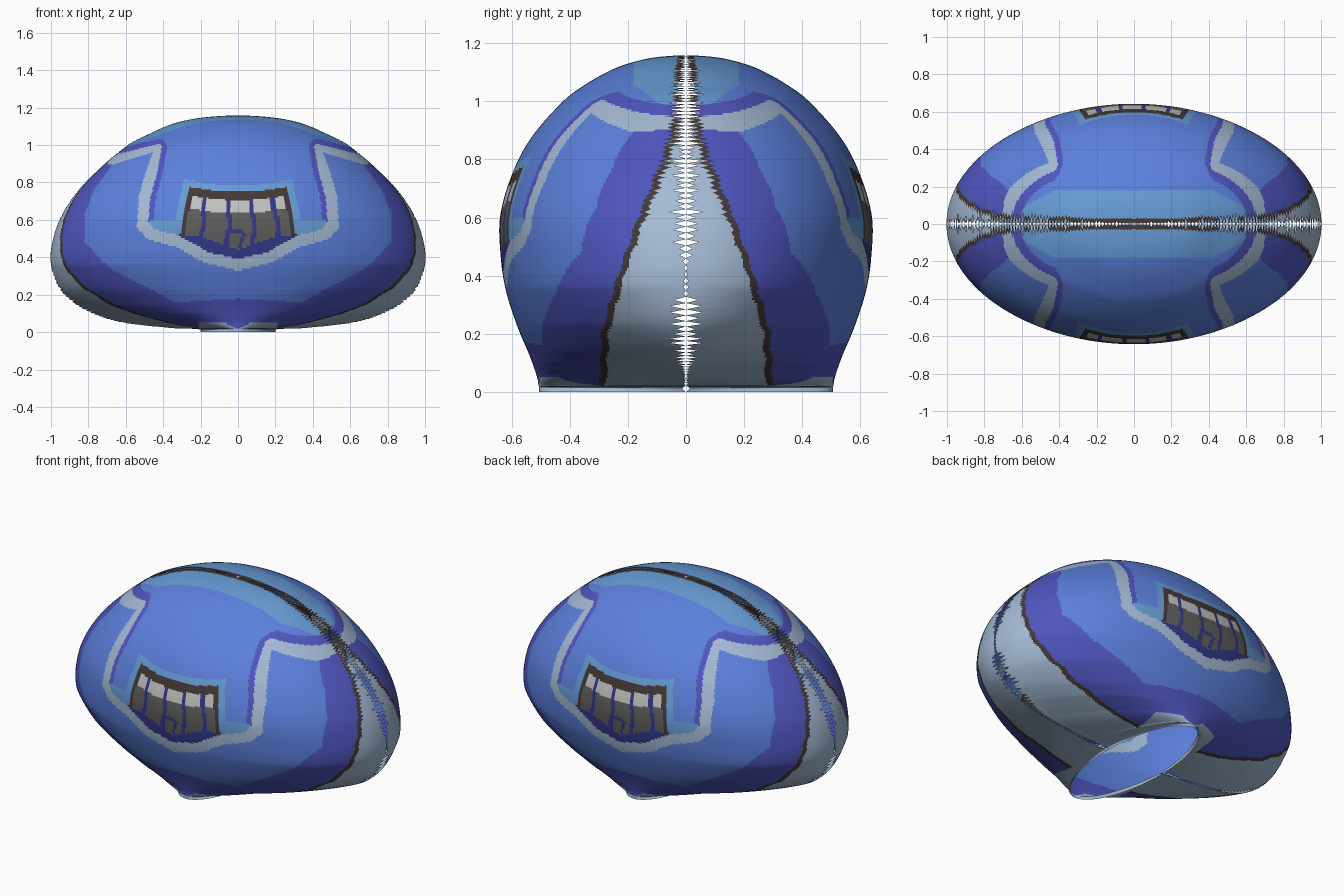
import bpy, math, random
from mathutils import Vector
from mathutils.geometry import intersect_point_line

random.seed(4)
cube = bpy.data.objects.get("Cube")
if cube:
    bpy.data.objects.remove(cube)

# Flat colours
PALETTE = {
    "blue": "5c80dc", "sky_blue": "669cd6", "indigo": "5056c0",
    "navy": "33388a", "pale_grey": "a4bad4", "dark_brown": "443836",
    "tooth_light": "c2c2c0", "tooth_dark": "5e5e5c",
}
NAMES = list(PALETTE)


def linear(channel):
    return channel / 12.92 if channel < 0.04 else ((channel + 0.055) / 1.055) ** 2.4


def make_material(name):
    rgb = [linear(c / 255) for c in bytes.fromhex(PALETTE[name])]
    mat = bpy.data.materials.new(name)
    mat.use_nodes = True
    mat.diffuse_color = (*rgb, 1)
    shader = mat.node_tree.nodes["Principled BSDF"]
    shader.inputs["Base Color"].default_value = (*rgb, 1)
    shader.inputs["Roughness"].default_value = 0.7
    return mat


# Shell profile from neck to crown: half width, half depth, height
PROFILE = [Vector(p) for p in (
    (.2, .505, 0), (.2, .505, .014), (.36, .507, .022), (.66, .515, .06),
    (.84, .54, .13), (.95, .58, .225), (.998, .62, .35), (.997, .637, .46),
    (.955, .64, .6), (.865, .6, .745), (.745, .536, .87), (.59, .423, 1),
    (.475, .343, 1.06), (.36, .252, 1.11), (.26, .178, 1.136),
    (.14, .1, 1.152), (.001, .001, 1.158))]
# How strongly each level is pinched beside the chin: height, exponent
PINCH = [(0, 1), (.012, 1), (.022, 2.6), (.06, 2.6), (.1, 1.8), (.14, 1.5),
         (.23, 1.2), (.36, 1), (2, 1)]


def smooth_profile(step):
    pts = [PROFILE[0]] + PROFILE + [Vector((-.14, -.1, 1.152))]
    rows = []
    for p, q, r, s in zip(pts, pts[1:], pts[2:], pts[3:]):
        # Tangents are scaled to the local segment so uneven points stay smooth
        length = (r - q).length
        m = (r - p).normalized() * length
        n = (s - q).normalized() * length
        count = max(1, round(length / step))
        for k in range(count):
            f = k / count
            h = f * f * (3 - 2 * f)
            rows.append(q.lerp(r, h) + m * f * (1 - f) ** 2 - n * f * f * (1 - f))
    return rows + [PROFILE[-1]]


# Painted outlines, in half width and height
STRIPE = [(0, .36), (.17, .4), (.32, .485), (.46, .52), (.51, .57),
          (.5, .72), (.425, .99), (.68, .92)]
PANEL = STRIPE + [(.68, 1.2), (0, 1.2)]
FIELD = [(0, .18), (.34, .16), (.47, .23), (.69, .345), (.82, .48),
         (.82, .63), (.77, .76), (.67, .9), (.67, 1.2), (0, 1.2)]
SIDE_EDGE = [(0, .3), (.2, .29), (.4, .235), (.6, .165), (.8, .08), (.95, .04),
             (2, 0)]
TOOTH_GAPS = (-.165, -.045, .07, .18)
CURL = [(-.05, .53), (.01, .54), (.03, .52), (.01, .46)]


def inside(u, z, poly):
    hit = False
    for (ax, az), (bx, bz) in zip(poly, poly[1:] + poly[:1]):
        if (az > z) != (bz > z) and u < ax + (z - az) * (bx - ax) / (bz - az):
            hit = not hit
    return hit


def distance(u, z, line):
    best = 9
    p = Vector((u, z, 0))
    for a, b in zip(line, line[1:]):
        a, b = Vector((*a, 0)), Vector((*b, 0))
        f = intersect_point_line(p, a, b)[1]
        best = min(best, (p - a.lerp(b, min(1, max(0, f)))).length)
    return best


def table(z, points):
    for (a, va), (b, vb) in zip(points, points[1:]):
        if z <= b:
            return va + (vb - va) * (z - a) / (b - a)


def grille_colour(x, u, z, half, top):
    if u > half - .022 or z > top - .045:
        return "dark_brown"
    across = x * .26 / half + .006 * math.sin(z * 30)
    if any(abs(across - gap) < .011 for gap in TOOTH_GAPS):
        return "navy"
    if distance(x, z, CURL) < .009:
        return "navy"
    return "tooth_light" if z > top - .115 else "tooth_dark"


def panel_colour(x, u, y, z, edging):
    half = .26 + .2 * (.77 - z)
    top = .75 + .4 * u * u
    if z < min(.515, .44 + .35 * u) and u < .36:
        return "navy"
    if u < half and z < top:
        return grille_colour(x, u, z, half, top)
    if (u < half + .04 and z < top + .035) or (z < .6 and u < .47):
        return "sky_blue"
    if edging:
        return "indigo"
    if z > .95 and y < .18 - .5 * max(0, u - .42):
        return "sky_blue"
    return "blue"


def paint(point):
    x, y, z = point.x, abs(point.y), point.z
    u = abs(x)
    # Neck collar with a notch at the middle
    if z < .052 and u < .21 and not (u < .06 and z > .018 + .4 * u):
        return "pale_grey"
    # Pale sides with a dark border
    edge = table(z, SIDE_EDGE) + .004 * math.sin(z * 70)
    if y < edge:
        return "pale_grey" if y < edge - .024 else "dark_brown"
    # Stripe, thinner where it crosses the upper slope
    near = distance(u, z, STRIPE)
    width = .03 - .09 * max(0, z - .85)
    if near < width:
        return "pale_grey"
    if inside(u, z, PANEL):
        return panel_colour(x, u, y, z, near < width + .028)
    return "blue" if inside(u, z, FIELD) else "indigo"


# Half shell with a ragged open seam along its edge
COLUMNS = 280
FADE = .3
rows = smooth_profile(.0112)
verts, faces = [], []
for i, (a, b, z) in enumerate(rows):
    power = table(z, PINCH)
    jag = 0
    if i % 2:
        gap = random.uniform(.02, .06) * min(1, .2 + a / .7)
        if .33 < z < .46:
            gap *= .2
        jag = min(.2, (gap / max(b, .01)) ** (1 / power))
    for j in range(COLUMNS + 1):
        t = math.pi * j / COLUMNS
        shift = jag * max(0, 1 - min(t, math.pi - t) / FADE)
        t += shift if t < math.pi / 2 else -shift
        depth = max(0, math.sin(t)) ** power
        verts.append((a * math.cos(t), -b * depth, z))
WIDE = COLUMNS + 1
for i in range(len(rows) - 1):
    for j in range(COLUMNS):
        k = i * WIDE + j
        faces.append((k, k + WIDE, k + WIDE + 1, k + 1))

mesh = bpy.data.meshes.new("half_shell")
mesh.from_pydata(verts, [], faces)
for name in NAMES:
    mesh.materials.append(make_material(name))
for poly in mesh.polygons:
    poly.material_index = NAMES.index(paint(poly.center))
    poly.use_smooth = True
mesh.update()

# The back is the front half turned around
for name, turn in (("front_shell", 0), ("back_shell", math.pi)):
    half_shell = bpy.data.objects.new(name, mesh)
    half_shell.rotation_euler.z = turn
    bpy.context.collection.objects.link(half_shell)
